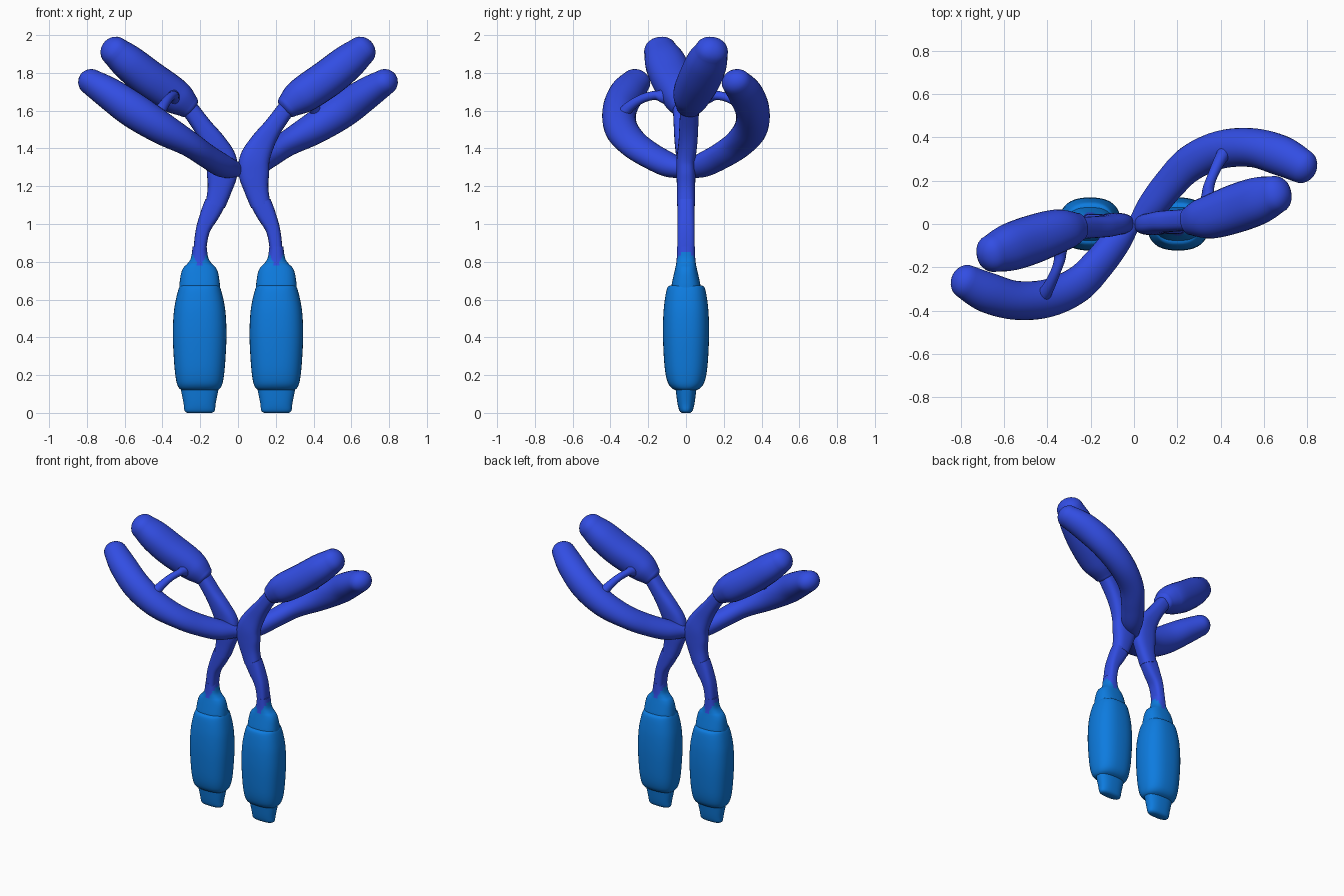
import bpy, bmesh, math
from mathutils import Vector

if "Cube" in bpy.data.objects:
    bpy.data.objects.remove(bpy.data.objects["Cube"])


def material(name, rgb):
    m = bpy.data.materials.new(name)
    m.diffuse_color = (*rgb, 1)
    m.use_nodes = True
    m.node_tree.nodes["Principled BSDF"].inputs["Base Color"].default_value = m.diffuse_color
    return m


DARK = material("royal blue", (0.032, 0.075, 0.77))
LIGHT = material("azure blue", (0.004, 0.2, 0.74))


def finish(name, bm, mats, angle=50):
    bmesh.ops.recalc_face_normals(bm, faces=bm.faces)
    me = bpy.data.meshes.new(name)
    bm.to_mesh(me)
    bm.free()
    ob = bpy.data.objects.new(name, me)
    bpy.context.collection.objects.link(ob)
    for m in mats:
        me.materials.append(m)
    bpy.ops.object.select_all(action='DESELECT')
    ob.select_set(True)
    bpy.context.view_layer.objects.active = ob
    bpy.ops.object.shade_smooth_by_angle(angle=math.radians(angle))
    return ob


def skin(bm, rings):
    """Bridge consecutive rings of coordinates and close both ends."""
    rows = [[bm.verts.new(p) for p in r] for r in rings]
    n = len(rows[0])
    for a, b in zip(rows, rows[1:]):
        for i in range(n):
            j = (i + 1) % n
            bm.faces.new((a[i], a[j], b[j], b[i]))
    bm.faces.new(rows[0][::-1])
    bm.faces.new(rows[-1])


def spline(pts, steps):
    """Catmull-Rom through tuples of any length."""
    P = [pts[0]] + pts + [pts[-1]]
    out = []
    for k in range(1, len(P) - 2):
        a, b, c, d = P[k - 1:k + 3]
        for s in range(steps):
            t = s / steps
            out.append(tuple(0.5 * (2 * q + (r - p) * t + (2 * p - 5 * q + 4 * r - u) * t * t
                                    + (3 * q - p - 3 * r + u) * t ** 3)
                             for p, q, r, u in zip(a, b, c, d)))
    return out + [pts[-1]]


def tube(name, pts, sign, cap=(0, 0), power=2.0, steps=6, sides=28):
    """Loft along (x, y, z, in-plane radius, y radius); cap = rounded end lengths."""
    S = spline(pts, steps)
    C = [Vector(p[:3]) for p in S]
    T = [(C[min(i + 1, len(C) - 1)] - C[max(i - 1, 0)]).normalized() for i in range(len(C))]
    stations = [(c, t, p[3], p[4]) for c, t, p in zip(C, T, S)]
    angles = [math.radians(a) for a in (15, 30, 45, 60, 73, 84)]

    def dome(st, length, d):
        c, t, a, b = st
        return [(c + t * d * length * math.sin(w), t, a * math.cos(w), b * math.cos(w)) for w in angles]
    if cap[0]:
        stations = dome(stations[0], cap[0], -1)[::-1] + stations
    if cap[1]:
        stations += dome(stations[-1], cap[1], 1)
    rings = []
    for c, t, a, b in stations:
        side = Vector((0, 1, 0))
        side = (side - t * side.dot(t)).normalized()
        nrm = side.cross(t)
        ring = []
        for i in range(sides):
            w = 2 * math.pi * i / sides
            u, v = [math.copysign(abs(f(w)) ** (2 / power), f(w)) for f in (math.cos, math.sin)]
            p = c + nrm * (a * u) + side * (b * v)
            ring.append((sign * p.x, sign * p.y, p.z))
        rings.append(ring)
    bm = bmesh.new()
    skin(bm, rings)
    return finish(name, bm, [DARK])


def base_body(name, sign):
    # (z, x radius, y radius), three stacked segments
    segments = [
        [(0, .065, .022), (.012, .08, .035), (.05, .085, .045), (.125, .1, .055)],
        [(.12, .095, .055), (.135, .112, .08), (.17, .124, .1), (.25, .134, .114), (.4, .142, .122),
         (.52, .138, .12), (.6, .126, .112), (.66, .11, .1), (.675, .1, .085)],
        [(.665, .108, .078), (.69, .106, .074), (.74, .098, .063), (.77, .085, .056), (.79, .065, .052),
         (.82, .046, .049), (.88, .037, .047)],
    ]
    bm = bmesh.new()
    for seg in segments:
        rings = []
        for z, a, b in spline(seg, 4):
            ring = []
            for i in range(40):
                w = 2 * math.pi * i / 40
                u, v = [math.copysign(abs(f(w)) ** 0.8, f(w)) for f in (math.cos, math.sin)]
                ring.append((sign * 0.203 + a * u, b * v, z))
            rings.append(ring)
        skin(bm, rings)
    # darker tongue running down the neck on front and back
    for f in bm.faces:
        c = f.calc_center_median()
        if c.z > .775 and abs(c.x - sign * 0.203) < (c.z - .76) * 0.45:
            f.material_index = 1
    finish(name, bm, [LIGHT, DARK], 40)


# Both halves are the same, turned half a revolution about z
for side, s in (("right", 1), ("left", -1)):
    base_body(side + "_base_body", s)
    tube(side + "_lower_stem", [
        (.2, 0, .80, .034, .046), (.2, 0, .88, .034, .046), (.185, 0, .97, .038, .046),
        (.15, 0, 1.05, .05, .046), (.122, 0, 1.11, .055, .046)], s, power=3)
    tube(side + "_upper_stem", [
        (.12, 0, 1.10, .053, .048), (.098, 0, 1.18, .064, .048), (.085, 0, 1.26, .08, .05),
        (.088, 0, 1.34, .08, .05), (.13, .01, 1.43, .065, .05), (.19, .015, 1.52, .05, .05),
        (.27, .02, 1.63, .046, .05)], s, power=2.6)
    tube(side + "_upper_lobe", [
        (.262, .015, 1.622, .065, .068), (.31, .025, 1.66, .088, .09), (.37, .037, 1.7, .098, .103),
        (.48, .075, 1.775, .1, .112), (.58, .11, 1.855, .095, .108), (.65, .135, 1.913, .08, .088)],
        s, cap=(.035, .075), power=2.2)
    tube(side + "_outer_lobe", [
        (.02, .01, 1.29, .045, .045), (.085, .085, 1.31, .062, .07), (.165, .185, 1.36, .063, .078),
        (.26, .28, 1.425, .068, .084), (.4, .343, 1.505, .085, .088), (.55, .352, 1.6, .094, .09),
        (.68, .315, 1.69, .085, .093), (.775, .267, 1.75, .07, .08)], s, cap=(.04, .07))
    tube(side + "_bridge", [
        (.44, .36, 1.54, .04, .04), (.405, .31, 1.61, .03, .03), (.37, .24, 1.66, .024, .024),
        (.345, .17, 1.68, .024, .026), (.34, .11, 1.675, .034, .04), (.34, .06, 1.66, .05, .05)],
        s, sides=16)
